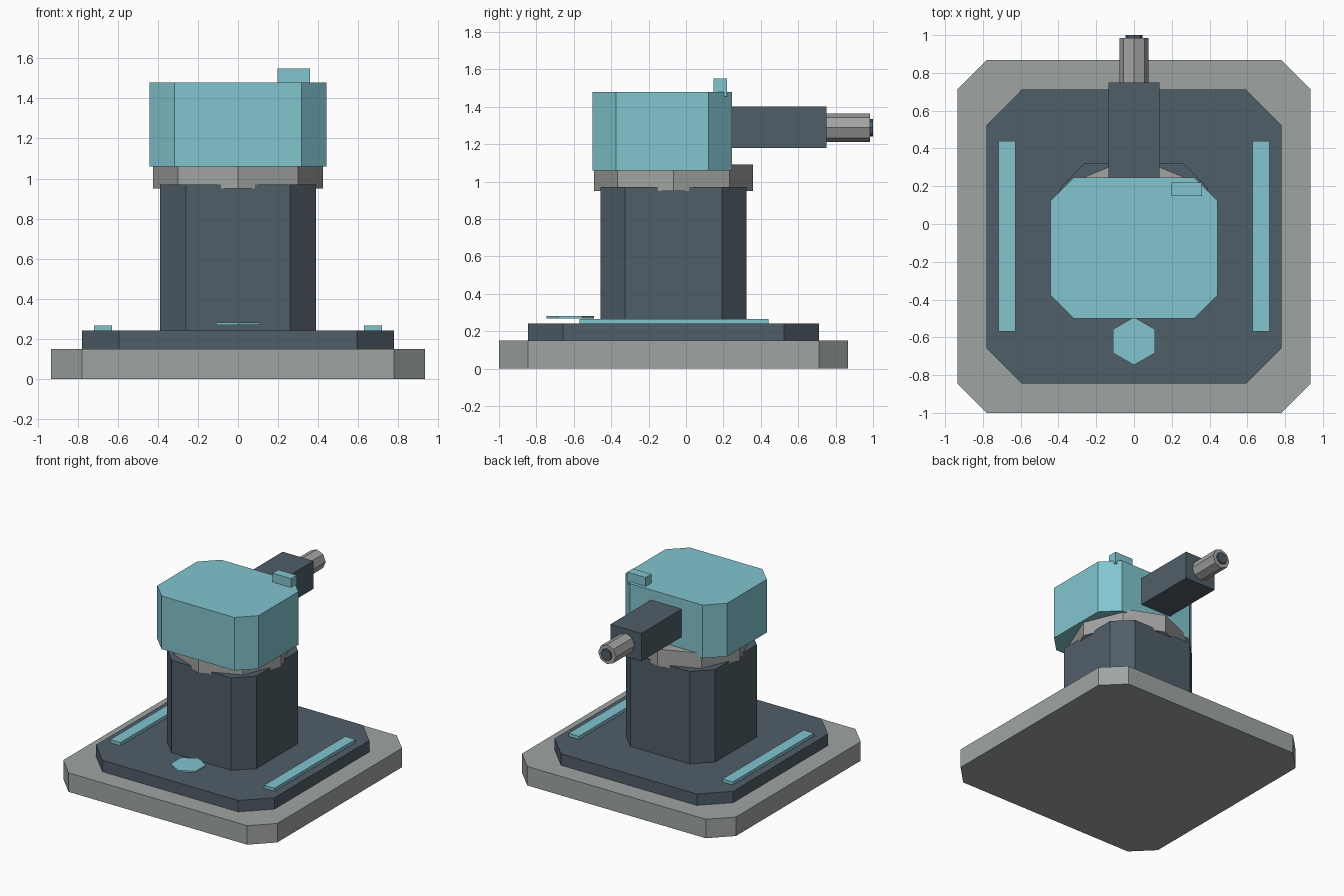
import bpy, bmesh
from math import cos, sin, pi
from mathutils import Matrix, Vector

if "Cube" in bpy.data.objects:
    bpy.data.objects.remove(bpy.data.objects["Cube"], do_unlink=True)


def make_material(name, rgb):
    """Flat material from display RGB, stored as linear values."""
    linear = [((c / 255 + 0.055) / 1.055) ** 2.4 for c in rgb] + [1.0]
    mat = bpy.data.materials.new(name)
    mat.use_nodes = True
    mat.diffuse_color = linear
    mat.node_tree.nodes["Principled BSDF"].inputs["Base Color"].default_value = linear
    return mat


TEAL = make_material("pale teal", (130, 197, 207))
SLATE = make_material("dark slate", (80, 94, 104))
STONE = make_material("stone grey", (159, 165, 163))
METAL = make_material("metal grey", (163, 165, 162))


def prism(name, mat, outline, low, high, matrix=Matrix()):
    """Extrude a flat outline from low to high along local z."""
    bm = bmesh.new()
    face = bm.faces.new([bm.verts.new((x, y, low)) for x, y in outline])
    top = bmesh.ops.extrude_face_region(bm, geom=[face])
    moved = [v for v in top["geom"] if isinstance(v, bmesh.types.BMVert)]
    bmesh.ops.translate(bm, verts=moved, vec=(0, 0, high - low))
    bm.transform(matrix)
    bmesh.ops.recalc_face_normals(bm, faces=bm.faces)
    mesh = bpy.data.meshes.new(name)
    bm.to_mesh(mesh)
    bm.free()
    mesh.materials.append(mat)
    obj = bpy.data.objects.new(name, mesh)
    bpy.context.collection.objects.link(obj)
    return obj


def rectangle(x0, x1, y0, y1, cut=0):
    """Rectangle outline, with its corners cut off when cut is set."""
    if not cut:
        return [(x0, y0), (x1, y0), (x1, y1), (x0, y1)]
    return [(x0 + cut, y0), (x1 - cut, y0), (x1, y0 + cut), (x1, y1 - cut),
            (x1 - cut, y1), (x0 + cut, y1), (x0, y1 - cut), (x0, y0 + cut)]


def polygon(sides, radius, cy=0):
    """Regular outline with one corner on the y axis."""
    angles = [2 * pi * i / sides for i in range(sides)]
    return [(radius * sin(a), cy + radius * cos(a)) for a in angles]


# Stepped base with cut corners
prism("base_slab", STONE, rectangle(-0.935, 0.935, -1, 0.867, 0.155), 0, 0.15)
prism("base_plate", SLATE, rectangle(-0.78, 0.78, -0.845, 0.712, 0.187), 0.15, 0.24)

# Column, turning collar and head
prism("column", SLATE, rectangle(-0.39, 0.39, -0.456, 0.323, 0.13), 0.24, 0.97)
prism("collar", METAL, polygon(8, 0.424, -0.067), 0.95, 1.09)
prism("head", TEAL, rectangle(-0.443, 0.443, -0.5, 0.246, 0.125), 1.06, 1.48)
prism("head_block", TEAL, rectangle(0.198, 0.36, 0.148, 0.22), 1.455, 1.55)

# Raised strips on both sides of the base
for side, sign in (("left", 1), ("right", -1)):
    xs = sorted((sign * 0.628, sign * 0.718))
    prism(side + "_strip", TEAL, rectangle(*xs, -0.57, 0.44), 0.24, 0.265)

# Thin hexagonal badge before the column
prism("front_badge", TEAL, polygon(6, 0.127, -0.62), 0.268, 0.281)

# Rear arm, barrel and tip
prism("rear_arm", SLATE, rectangle(-0.135, 0.135, 0.2, 0.75), 1.18, 1.4)
backward = Matrix.Translation(Vector((0, 0, 1.288))) @ Matrix.Rotation(-pi / 2, 4, "X")
prism("barrel", METAL, polygon(8, 0.077), 0.72, 0.985, backward)
prism("barrel_tip", SLATE, polygon(8, 0.046), 0.95, 1.0, backward)
